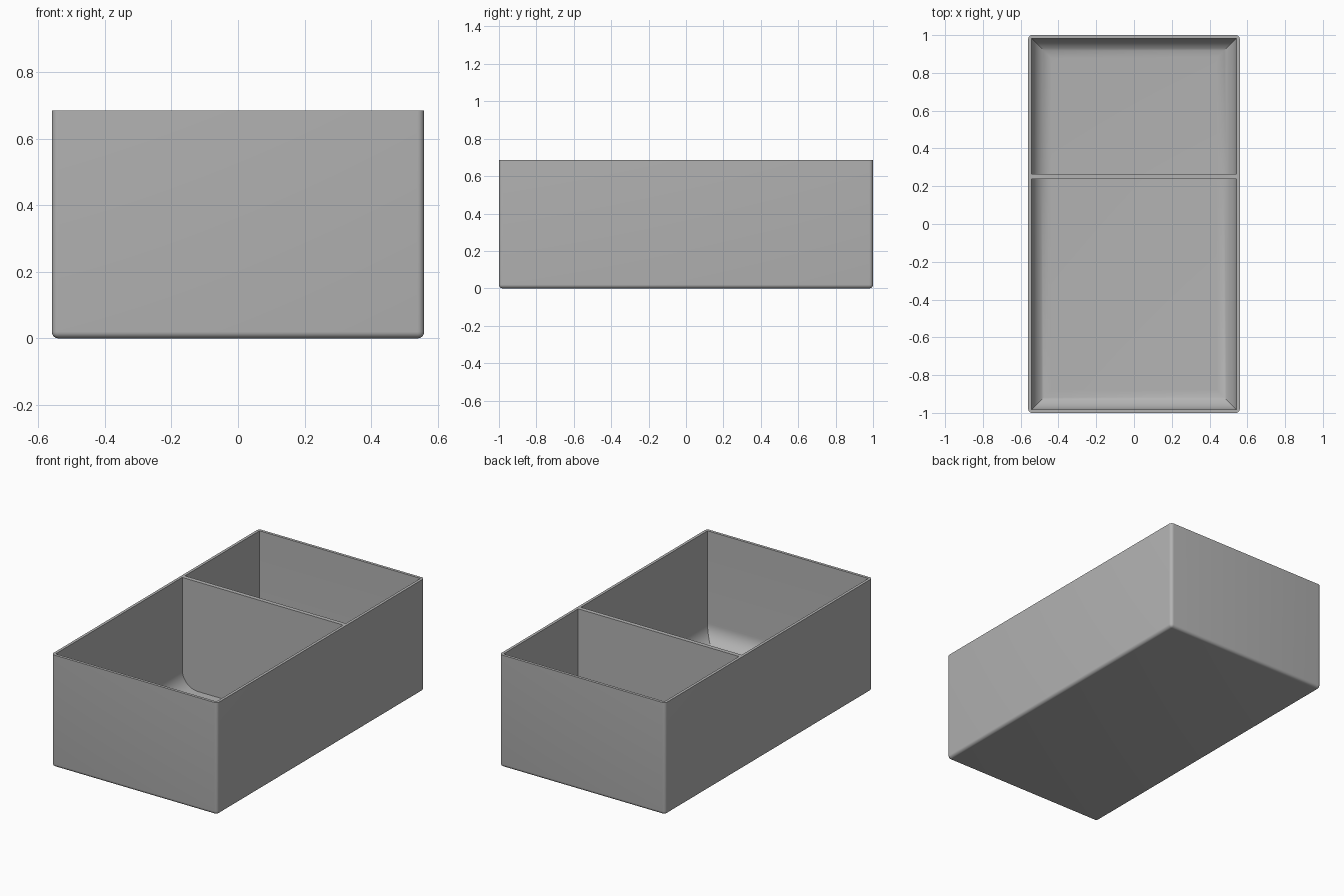
import bpy, bmesh, math

cube = bpy.data.objects.get("Cube")
if cube:
    bpy.data.objects.remove(cube, do_unlink=True)

HX, HY, H = 0.56, 1.0, 0.685      # outer half sizes and height
WALL, FILLET, ROUND = 0.017, 0.105, 0.02
DIV_FRONT, DIV_BACK = 0.238, 0.264

grey = bpy.data.materials.new("light grey")
grey.use_nodes = True
colour = (0.45, 0.45, 0.45, 1)
grey.diffuse_color = colour
grey.node_tree.nodes["Principled BSDF"].inputs["Base Color"].default_value = colour


def add_object(name, bm):
    bmesh.ops.recalc_face_normals(bm, faces=bm.faces)
    mesh = bpy.data.meshes.new(name)
    bm.to_mesh(mesh)
    bm.free()
    mesh.materials.append(grey)
    obj = bpy.data.objects.new(name, mesh)
    bpy.context.collection.objects.link(obj)
    return obj


def compartment(name, y0, y1, round_front, round_back):
    """Cavity cutter: stacked rectangles with a mitred fillet at the floor."""
    bm = bmesh.new()
    steps = 12
    levels = [(0, H + 0.1)]
    for i in range(steps + 1):
        t = math.pi / 2 * i / steps
        levels.append((FILLET * (1 - math.cos(t)), WALL + FILLET * (1 - math.sin(t))))
    rings = []
    for inset, z in levels:
        x = HX - WALL - inset
        a, b = y0 + inset * round_front, y1 - inset * round_back
        rings.append([bm.verts.new(p) for p in
                      ((-x, a, z), (x, a, z), (x, b, z), (-x, b, z))])
    for lower, upper in zip(rings, rings[1:]):
        for i in range(4):
            j = (i + 1) % 4
            bm.faces.new((lower[i], lower[j], upper[j], upper[i]))
    bm.faces.new(rings[0])
    bm.faces.new(rings[-1])
    obj = add_object(name, bm)
    obj.hide_render = True
    return obj


# Outer block with rounded upright and bottom edges
bm = bmesh.new()
bmesh.ops.create_cube(bm, size=1)
for v in bm.verts:
    v.co = (v.co.x * 2 * HX, v.co.y * 2 * HY, (v.co.z + 0.5) * H)
edges = [e for e in bm.edges if min(v.co.z for v in e.verts) < 0.01]
bmesh.ops.bevel(bm, geom=edges, offset=ROUND, segments=6, profile=0.5, affect='EDGES')
box = add_object("divided_box", bm)

# Hollow out both compartments, leaving the divider between them
cutters = [
    compartment("front_compartment_cutter", -HY + WALL, DIV_FRONT, 1, 0),
    compartment("back_compartment_cutter", DIV_BACK, HY - WALL, 0, 1),
]
for cutter in cutters:
    mod = box.modifiers.new(cutter.name, 'BOOLEAN')
    mod.operation, mod.solver, mod.object = 'DIFFERENCE', 'EXACT', cutter

bpy.ops.object.select_all(action='DESELECT')
bpy.context.view_layer.objects.active = box
box.select_set(True)
for mod in list(box.modifiers):
    bpy.ops.object.modifier_apply(modifier=mod.name)
for cutter in cutters:
    bpy.data.objects.remove(cutter, do_unlink=True)

bpy.ops.object.shade_smooth_by_angle(angle=math.radians(30))
